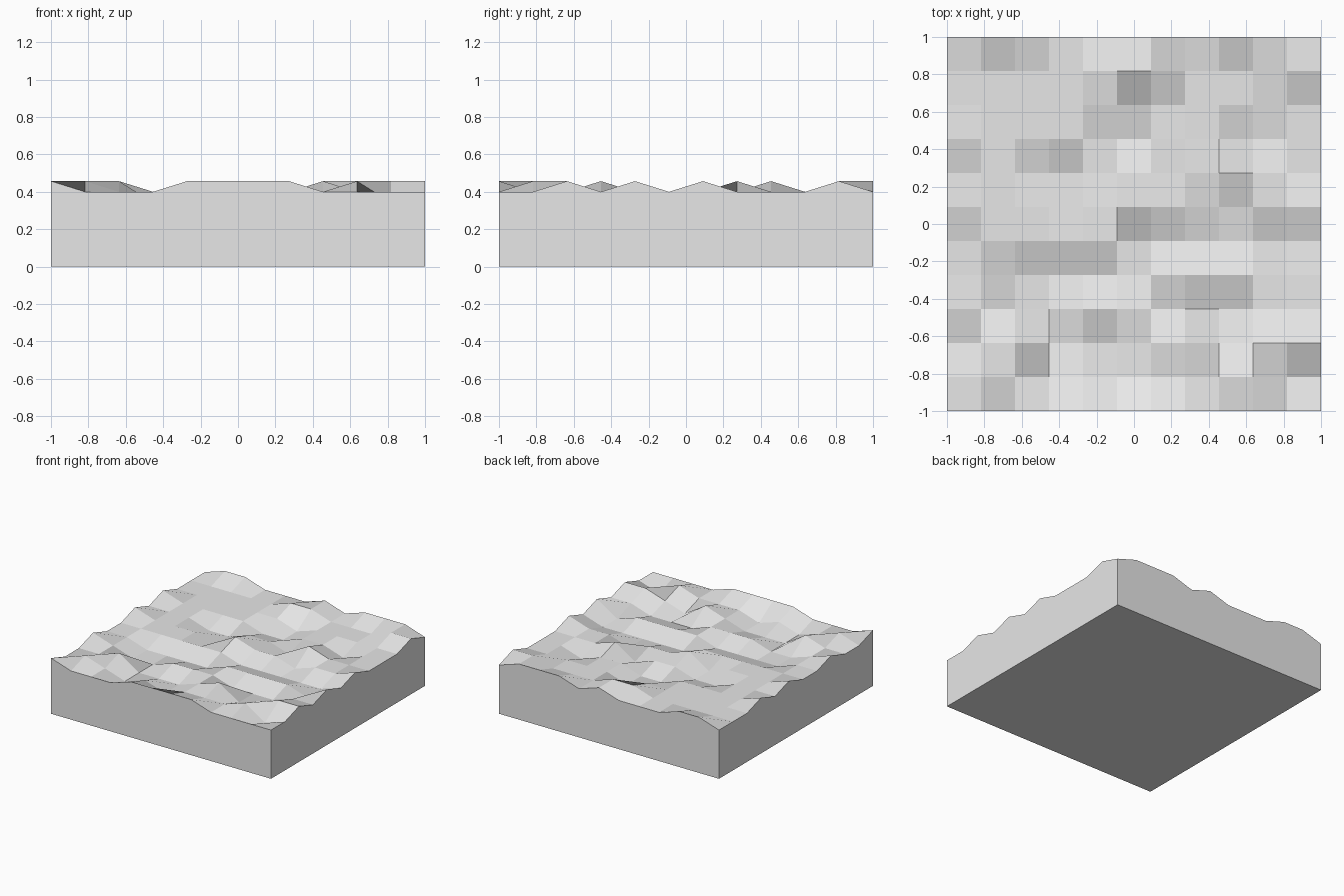
import bpy
import bmesh

old = bpy.data.objects.get("Cube")
if old:
    bpy.data.objects.remove(old, do_unlink=True)

# One plain grey for the whole slab
grey = bpy.data.materials.new("stone grey")
grey.use_nodes = True
colour = (0.8, 0.8, 0.8, 1.0)
grey.diffuse_color = colour
grey.node_tree.nodes["Principled BSDF"].inputs["Base Color"].default_value = colour

# Relief of the rough top, back row first: + bump, - dip, o level
RELIEF = [
    "o++ooo+o+++o",
    "ooooo++ooo++",
    "oooooo-ooooo",
    "+oooo--oo-oo",
    "ooo--oo-+ooo",
    "+ooo-+oo-oo+",
    "oooooo-----o",
    "oo----oooo-+",
    "+o--ooo---oo",
    "oo+---o+-o++",
    "o+o-o-ooo+-o",
    "+ooo++++oooo",
]
LEVEL = 0.40
STEP = 0.057
OFFSET = {"+": STEP, "-": -STEP, "o": 0.0}
CELLS = len(RELIEF) - 1

# Rough top: a square grid with each point raised or lowered
bm = bmesh.new()
bmesh.ops.create_grid(bm, x_segments=CELLS, y_segments=CELLS, size=1.0)
for v in bm.verts:
    column = round((v.co.x + 1) * CELLS / 2)
    row = round((1 - v.co.y) * CELLS / 2)
    v.co.z = LEVEL + OFFSET[RELIEF[row][column]]

# Straight walls: rim pulled down to the ground, then the base closed
rim = [e for e in bm.edges if e.is_boundary]
walls = bmesh.ops.extrude_edge_only(bm, edges=rim)["geom"]
for v in walls:
    if isinstance(v, bmesh.types.BMVert):
        v.co.z = 0.0
base_edges = [e for e in bm.edges if e.is_boundary]
bmesh.ops.contextual_create(bm, geom=base_edges)
bmesh.ops.recalc_face_normals(bm, faces=bm.faces)

mesh = bpy.data.meshes.new("ground_block")
bm.to_mesh(mesh)
bm.free()
mesh.materials.append(grey)
block = bpy.data.objects.new("ground_block", mesh)
bpy.context.scene.collection.objects.link(block)
